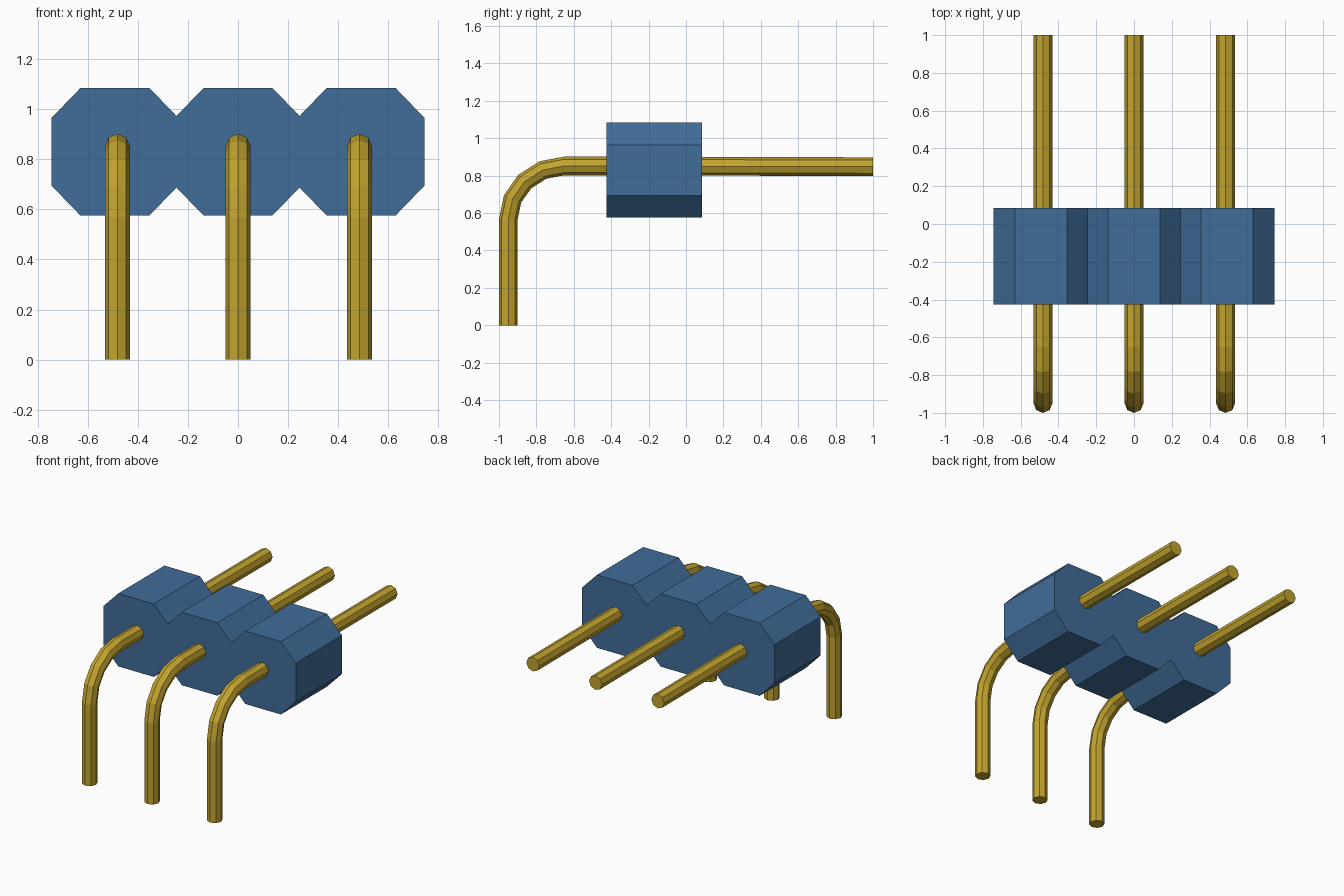
import bpy, bmesh
from math import sin, cos, pi, radians

cube = bpy.data.objects.get("Cube")
if cube:
    bpy.data.objects.remove(cube, do_unlink=True)


def material(name, rgb):
    m = bpy.data.materials.new(name)
    m.use_nodes = True
    m.diffuse_color = (*rgb, 1)
    m.node_tree.nodes["Principled BSDF"].inputs["Base Color"].default_value = (*rgb, 1)
    return m


def make_object(name, bm, mat):
    bmesh.ops.recalc_face_normals(bm, faces=bm.faces)
    mesh = bpy.data.meshes.new(name)
    bm.to_mesh(mesh)
    bm.free()
    mesh.materials.append(mat)
    obj = bpy.data.objects.new(name, mesh)
    bpy.context.collection.objects.link(obj)
    return obj


blue = material("blue plastic", (0.052, 0.153, 0.32))
gold = material("gold metal", (0.54, 0.37, 0.028))

# Housing: three joined octagons, extruded front to back
MID_Z = 0.83
half = [(0.745, 0.135), (0.629, 0.255), (0.354, 0.255), (0.246, 0.143), (0.137, 0.255)]
top = half + [(-x, h) for x, h in reversed(half)]
outline = [(x, MID_Z + h) for x, h in top] + [(x, MID_Z - h) for x, h in reversed(top)]

bm = bmesh.new()
front = bm.faces.new([bm.verts.new((x, -0.425, z)) for x, z in outline])
back = bmesh.ops.extrude_face_region(bm, geom=[front], use_keep_orig=True)
bmesh.ops.translate(bm, vec=(0, 0.51, 0),
                    verts=[v for v in back["geom"] if isinstance(v, bmesh.types.BMVert)])
make_object("housing", bm, blue)

# Pins: eight-sided rods bent a quarter turn at the front
RADIUS, SIDES, BEND_STEPS = 0.05, 8, 4


def pin(name, x):
    # Path stations as (y, z, bend angle)
    path = [(-0.95, 0.0, 0.0)]
    for i in range(BEND_STEPS + 1):
        a = radians(90 * i / BEND_STEPS)
        path.append((-0.65 - 0.30 * cos(a), 0.567 + 0.285 * sin(a), a))
    path.append((1.0, 0.848, pi / 2))

    bm = bmesh.new()
    rings = []
    for y, z, a in path:
        ring = []
        for k in range(SIDES):
            t = 2 * pi * k / SIDES
            out = RADIUS * cos(t)
            ring.append(bm.verts.new((x + RADIUS * sin(t), y - out * cos(a), z + out * sin(a))))
        rings.append(ring)
    for r0, r1 in zip(rings, rings[1:]):
        for k in range(SIDES):
            n = (k + 1) % SIDES
            bm.faces.new((r0[k], r0[n], r1[n], r1[k]))
    bm.faces.new(rings[0])
    bm.faces.new(rings[-1])
    make_object(name, bm, gold)


for name, x in (("right_pin", -0.482), ("middle_pin", 0.0), ("left_pin", 0.485)):
    pin(name, x)
